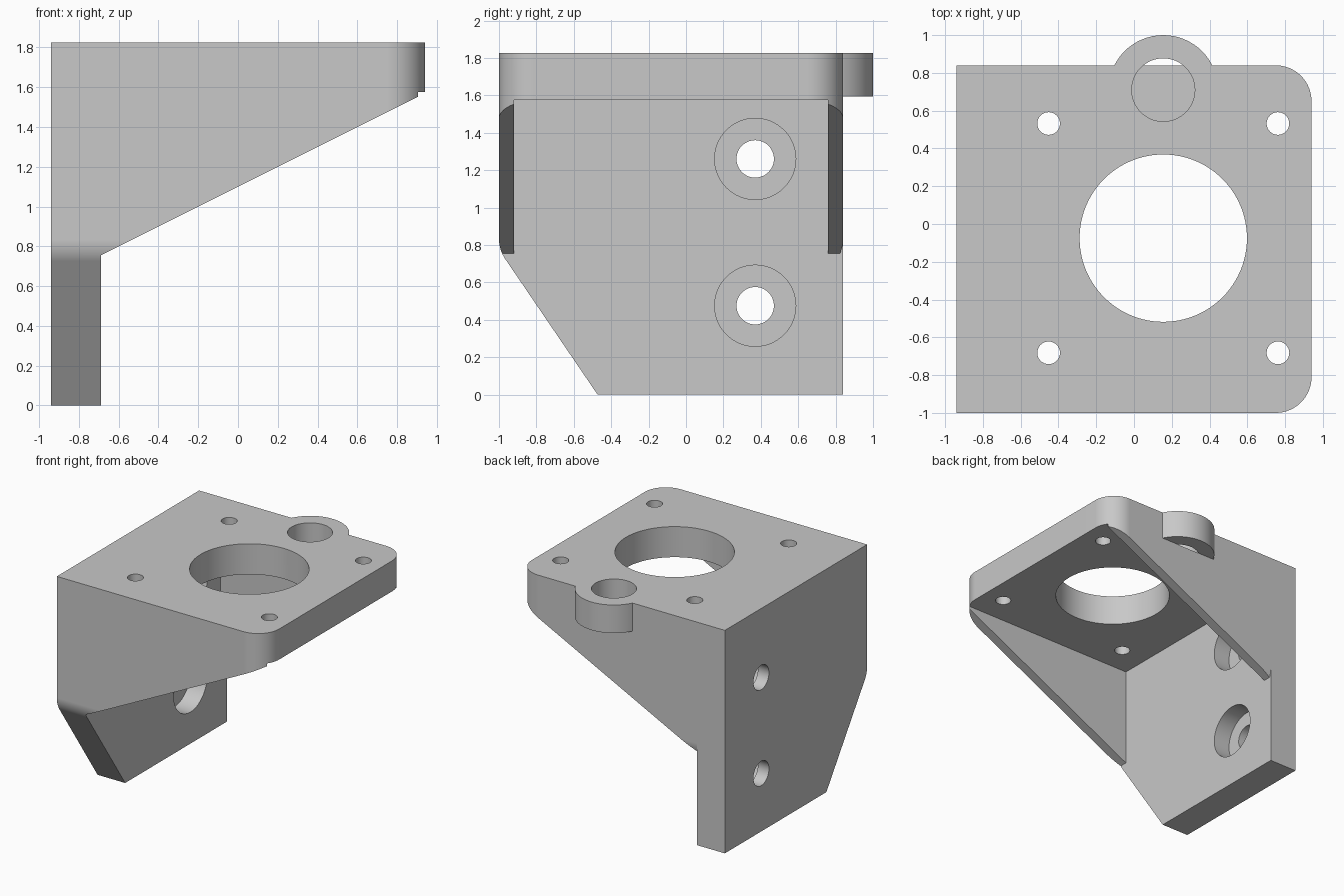
import bpy, bmesh, math
from mathutils import Vector

cube = bpy.data.objects.get("Cube")
if cube:
    bpy.data.objects.remove(cube, do_unlink=True)

TOP, PLATE_BOTTOM = 1.825, 1.575
BACK, FACE, TIP = -0.94, -0.69, 0.94      # wall outside, wall inside, plate end
RIGHT, LEFT, RIB = -1.0, 0.84, 0.08       # sides and rib thickness
RADIUS = 0.19

grey = bpy.data.materials.new("plain grey")
grey.use_nodes = True
colour = (0.58, 0.58, 0.58, 1)
grey.diffuse_color = colour
grey.node_tree.nodes["Principled BSDF"].inputs["Base Color"].default_value = colour


def prism(name, points, place, low, high):
    """Extrude a 2D outline; place(u, v, w) puts it in space."""
    bm = bmesh.new()
    rings = [[bm.verts.new(place(u, v, w)) for u, v in points] for w in (low, high)]
    bm.faces.new(rings[0])
    bm.faces.new(rings[1])
    n = len(points)
    for i in range(n):
        j = (i + 1) % n
        bm.faces.new((rings[0][i], rings[0][j], rings[1][j], rings[1][i]))
    bmesh.ops.recalc_face_normals(bm, faces=bm.faces)
    mesh = bpy.data.meshes.new(name)
    bm.to_mesh(mesh)
    bm.free()
    mesh.materials.append(grey)
    obj = bpy.data.objects.new(name, mesh)
    bpy.context.collection.objects.link(obj)
    return obj


def along_x(u, v, w): return (w, u, v)
def along_y(u, v, w): return (u, w, v)
def along_z(u, v, w): return (u, v, w)


def arc(cx, cy, r, start, end, steps):
    angles = [math.radians(start + (end - start) * i / steps) for i in range(steps + 1)]
    return [(cx + r * math.cos(a), cy + r * math.sin(a)) for a in angles]


def circle(cx, cy, r, steps=64):
    return arc(cx, cy, r, 0, 360, steps)[:-1]


def combine(target, tool, operation):
    mod = target.modifiers.new(tool.name, 'BOOLEAN')
    mod.operation, mod.solver, mod.object = operation, 'EXACT', tool
    bpy.context.view_layer.objects.active = target
    bpy.ops.object.modifier_apply(modifier=mod.name)
    bpy.data.objects.remove(tool, do_unlink=True)


# Block with two rounded vertical edges
outline = [(BACK, LEFT), (BACK, RIGHT)]
outline += arc(TIP - RADIUS, RIGHT + RADIUS, RADIUS, -90, 0, 16)
outline += arc(TIP - RADIUS, LEFT - RADIUS, RADIUS, 0, 90, 16)
bracket = prism("motor_bracket", outline, along_z, 0, TOP)

# Side silhouette: wall below, sloping ribs up to the plate
slope = [(FACE, -0.1), (FACE, 0.755), (0.95, PLATE_BOTTOM), (1.2, PLATE_BOTTOM), (1.2, -0.1)]
combine(bracket, prism("slope_cutter", slope, along_y, -1.2, 1.2), 'DIFFERENCE')

# Pocket between the ribs
pocket = [(RIGHT + RIB, -0.1), (LEFT - RIB, -0.1),
          (LEFT - RIB, PLATE_BOTTOM), (RIGHT + RIB, PLATE_BOTTOM)]
combine(bracket, prism("pocket_cutter", pocket, along_x, FACE, 1.2), 'DIFFERENCE')

# Lower corner: slanted with a rounded start, mirrored onto the other rib
foot, knee = Vector((-0.473, 0)), Vector((RIGHT, 0.774))
tilt = math.degrees(math.atan2(foot.x - knee.x, knee.y))
start = knee.y + RADIUS * math.tan(math.radians(tilt / 2))
beyond = foot + (foot - knee) * 0.1
corner = [(-1.2, start)] + arc(RIGHT + RADIUS, start, RADIUS, 180, 180 + tilt, 8)
corner += [tuple(beyond), (-1.2, beyond.y)]
combine(bracket, prism("corner_cutter", corner, along_x, -1.2, 1.2), 'DIFFERENCE')
mirrored = [(RIGHT + LEFT - y, z) for y, z in corner]
combine(bracket, prism("rib_cutter", mirrored, along_x, FACE, 1.2), 'DIFFERENCE')

# Round boss on the left edge with its blind hole
combine(bracket, prism("boss", circle(0.155, 0.71, 0.29), along_z, 1.595, TOP), 'UNION')
combine(bracket, prism("boss_hole", circle(0.155, 0.71, 0.167), along_z, 1.594, 2), 'DIFFERENCE')

# Large opening and four screw holes through the plate
cx, cy, half = 0.155, -0.075, 0.607
combine(bracket, prism("opening", circle(cx, cy, 0.443, 96), along_z, 1.3, 2), 'DIFFERENCE')
for sx in (-1, 1):
    for sy in (-1, 1):
        hole = circle(cx + sx * half, cy + sy * half, 0.06, 32)
        combine(bracket, prism("screw_hole", hole, along_z, 1.4, 2), 'DIFFERENCE')

# Counterbored mounting holes through the wall
for z in (0.475, 1.26):
    combine(bracket, prism("mount_hole", circle(0.37, z, 0.1, 48), along_x, -1.2, -0.5), 'DIFFERENCE')
    combine(bracket, prism("counterbore", circle(0.37, z, 0.217), along_x, FACE - 0.15, -0.5), 'DIFFERENCE')

# Smooth the round walls, keep the flat faces crisp
bpy.ops.object.select_all(action='DESELECT')
bracket.select_set(True)
bpy.context.view_layer.objects.active = bracket
bpy.ops.object.shade_smooth_by_angle(angle=math.radians(25))
weighted = bracket.modifiers.new("flat_face_normals", 'WEIGHTED_NORMAL')
weighted.keep_sharp = True
